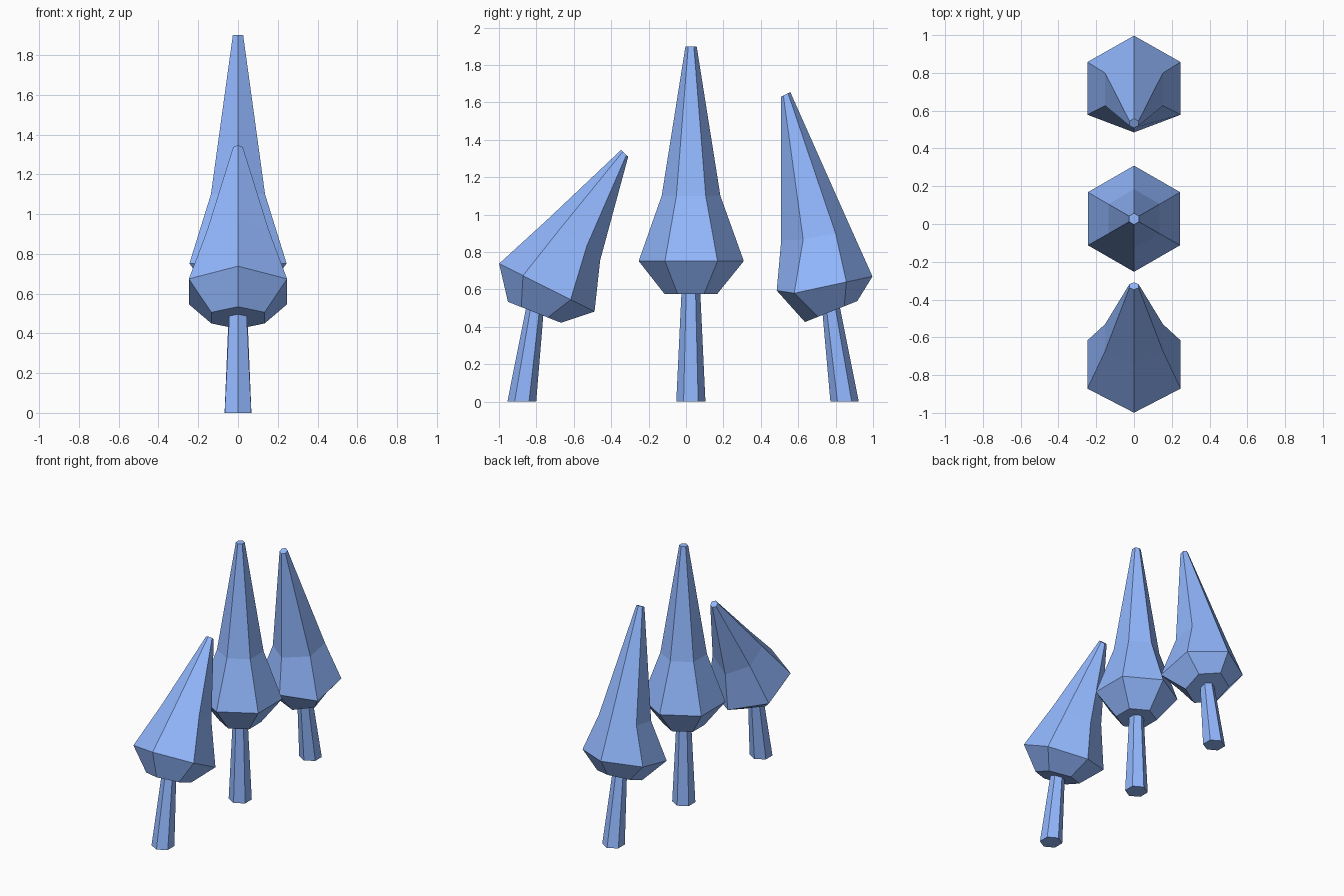
import bpy, bmesh
from math import cos, sin, pi

if "Cube" in bpy.data.objects:
    bpy.data.objects.remove(bpy.data.objects["Cube"])

# One shared blue material
blue = bpy.data.materials.new("blue")
blue.diffuse_color = (0.29, 0.48, 1.0, 1.0)
blue.use_nodes = True
blue.node_tree.nodes["Principled BSDF"].inputs["Base Color"].default_value = blue.diffuse_color


def loft(name, rings):
    """Six-sided solid from rings (centre y, centre z, half-axis y, half-axis z, radius[, nudge y, nudge z]).
    The optional nudge shifts the corner opposite the half-axis."""
    bm = bmesh.new()
    loops = []
    for cy, cz, hy, hz, r, *nudge in rings:
        loop = []
        for k in range(6):
            a = k * pi / 3
            y, z = cy + hy * cos(a), cz + hz * cos(a)
            if nudge and k == nudge[2]:
                y, z = y + nudge[0], z + nudge[1]
            loop.append(bm.verts.new((r * sin(a), y, z)))
        loops.append(loop)
    for lo, hi in zip(loops, loops[1:]):
        for k in range(6):
            n = (k + 1) % 6
            bm.faces.new((lo[k], lo[n], hi[n], hi[k]))
    bm.faces.new(loops[0])
    bm.faces.new(loops[-1])
    bmesh.ops.recalc_face_normals(bm, faces=bm.faces[:])
    mesh = bpy.data.meshes.new(name)
    bm.to_mesh(mesh)
    bm.free()
    mesh.materials.append(blue)
    obj = bpy.data.objects.new(name, mesh)
    bpy.context.collection.objects.link(obj)
    return obj


BACK, FRONT = 0, 3  # corner a nudge applies to

# Upright middle tree
loft("middle_trunk", [(0.026, 0, 0.078, 0, 0.078),
                      (0.026, 0.59, 0.05, 0, 0.05)])
loft("middle_foliage", [(0.026, 0.575, 0.14, 0, 0.14),
                        (0.028, 0.752, 0.281, 0, 0.282),
                        (0.027, 1.1, 0.157, 0, 0.157),
                        (0.027, 1.9, 0.03, 0, 0.03)])

# Front tree, bending strongly backwards
loft("front_trunk", [(-0.878, 0, 0.077, 0, 0.077),
                     (-0.808, 0.49, 0.046, -0.018, 0.05)])
loft("front_foliage", [(-0.81, 0.478, 0.142, -0.056, 0.155),
                       (-0.744, 0.61, 0.255, -0.128, 0.285),
                       (-0.602, 0.878, 0.143, -0.092, 0.177, 0, -0.03, BACK),
                       (-0.328, 1.328, 0.019, -0.018, 0.028)])

# Back tree, bending gently forwards
loft("back_trunk", [(0.848, 0, 0.076, 0, 0.076),
                    (0.776, 0.49, 0.046, 0.018, 0.05)])
loft("back_foliage", [(0.776, 0.482, 0.14, 0.056, 0.155),
                      (0.718, 0.61, 0.279, 0.06, 0.285, 0.046, 0.044, FRONT),
                      (0.713, 0.884, 0.173, 0.033, 0.177, -0.031, 0.011, FRONT),
                      (0.533, 1.643, 0.025, 0.012, 0.028)])
